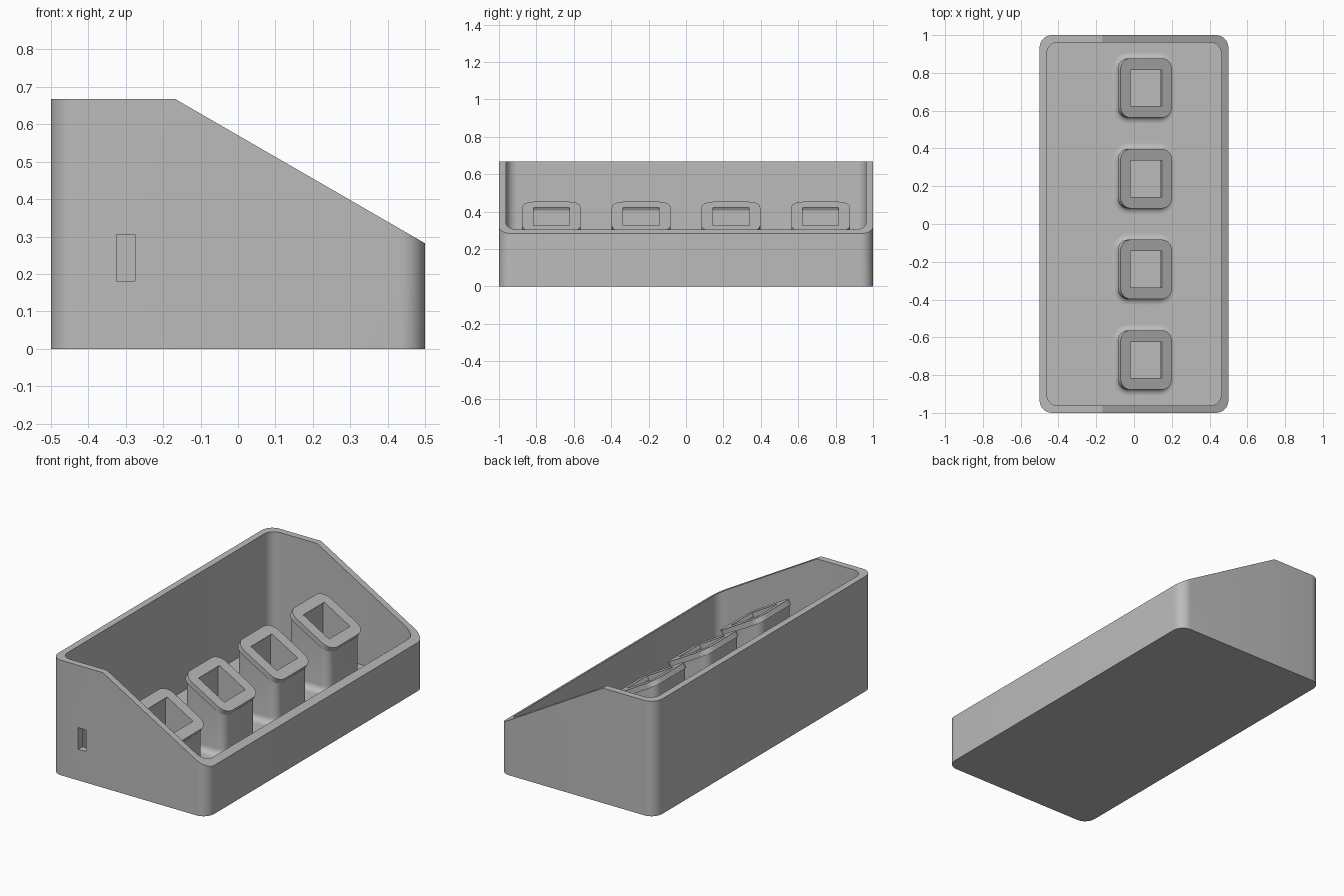
import bpy, bmesh
from math import sin, cos, pi, radians
from mathutils import Vector

if "Cube" in bpy.data.objects:
    bpy.data.objects.remove(bpy.data.objects["Cube"], do_unlink=True)

TILT = radians(30)
FLOOR = 0.04
KINK = -0.167
HIGH = 0.667

grey = bpy.data.materials.new("plain grey")
grey.use_nodes = True
grey.diffuse_color = (0.5, 0.5, 0.5, 1)
grey.node_tree.nodes["Principled BSDF"].inputs["Base Color"].default_value = (0.5, 0.5, 0.5, 1)


def outline(hx, hy, r, split=None, segs=8):
    """Counter-clockwise rounded rectangle, optionally split on the long sides at x."""
    pts = []
    for i, (sx, sy) in enumerate([(1, 1), (-1, 1), (-1, -1), (1, -1)]):
        for k in range(segs + 1):
            a = (i + k / segs) * pi / 2
            pts.append((sx * (hx - r) + r * cos(a), sy * (hy - r) + r * sin(a)))
        if split is not None and i in (0, 2):
            pts.append((split, sy * hy))
    return pts


def finish(bm, name):
    bmesh.ops.remove_doubles(bm, verts=bm.verts, dist=1e-5)
    bmesh.ops.recalc_face_normals(bm, faces=bm.faces)
    mesh = bpy.data.meshes.new(name)
    bm.to_mesh(mesh)
    bm.free()
    mesh.materials.append(grey)
    obj = bpy.data.objects.new(name, mesh)
    bpy.context.collection.objects.link(obj)
    return obj


def loft(rings, name, loop=False):
    """Skin a list of rings; either cap both ends or join the last to the first."""
    bm = bmesh.new()
    rows = [[bm.verts.new(p) for p in ring] for ring in rings]
    pairs = list(zip(rows, rows[1:]))
    if loop:
        pairs.append((rows[-1], rows[0]))
    else:
        bm.faces.new(rows[0])
        bm.faces.new(rows[-1])
    n = len(rows[0])
    for a, b in pairs:
        for i in range(n):
            j = (i + 1) % n
            bm.faces.new((a[i], a[j], b[j], b[i]))
    return finish(bm, name)


def smooth(obj):
    bpy.ops.object.select_all(action='DESELECT')
    obj.select_set(True)
    bpy.context.view_layer.objects.active = obj
    bpy.ops.object.shade_smooth_by_angle(angle=radians(28))


def rim(x):
    return min(HIGH, HIGH - (x - KINK) * math_slope)


math_slope = sin(TILT) / cos(TILT)

# Open case with a sloping rim
outer = outline(0.5, 1.0, 0.067, KINK)
inner = outline(0.462, 0.962, 0.06, KINK)
case = loft([
    [(x, y, 0) for x, y in outer],
    [(x, y, rim(x)) for x, y in outer],
    [(x, y, rim(x)) for x, y in inner],
    [(x, y, FLOOR) for x, y in inner],
], "case")

# Cable slot through the front wall
bm = bmesh.new()
bmesh.ops.create_cube(bm, size=1)
bmesh.ops.scale(bm, vec=(0.05, 0.15, 0.125), verts=bm.verts)
bmesh.ops.translate(bm, vec=(-0.3, -0.98, 0.243), verts=bm.verts)
cutter = finish(bm, "slot_cutter")
cutter.hide_render = True
mod = case.modifiers.new("slot", 'BOOLEAN')
mod.object = cutter
mod.operation = 'DIFFERENCE'
mod.solver = 'EXACT'
bpy.context.view_layer.objects.active = case
bpy.ops.object.modifier_apply(modifier=mod.name)
bpy.data.objects.remove(cutter, do_unlink=True)
smooth(case)

# Hollow posts with tilted square collars
CAP = 0.03
LIP = 0.018
FILLET = 0.035
across = Vector((cos(TILT), 0, -sin(TILT)))
normal = Vector((sin(TILT), 0, cos(TILT)))


def post(y0, name):
    top = Vector((0.065, y0, 0.374))

    def tilted(half, r, depth):
        c = top - normal * depth
        return [c + across * a + Vector((0, b, 0)) for a, b in outline(half, half, r)]

    def level(grow, z):
        return [(0.051 + a, y0 + b, z)
                for a, b in outline(0.13 + grow, 0.151 + grow, 0.05 + grow)]

    under = top - normal * CAP
    rings = [level(FILLET, FLOOR - 0.01)]
    # Flared foot
    for k in range(7):
        t = k / 6 * pi / 2
        rings.append(level(FILLET * (1 - sin(t)), FLOOR + FILLET * (1 - cos(t))))
    # Shaft meeting the underside of the collar
    rings.append([(x, y, under.z - (x - under.x) * math_slope) for x, y, z in level(0, 0)])
    # Collar and square opening
    rings += [tilted(0.157, 0.06, CAP), tilted(0.157, 0.06, 0),
              tilted(0.096, 0, 0), tilted(0.096, 0, LIP)]
    # Shaft bore down to the floor
    rings.append([(p.x, p.y, FLOOR - 0.01) for p in rings[-1]])
    smooth(loft(rings, name, loop=True))


for i in range(4):
    post(-0.72 + 0.48 * i, f"switch_post_{i + 1}")
